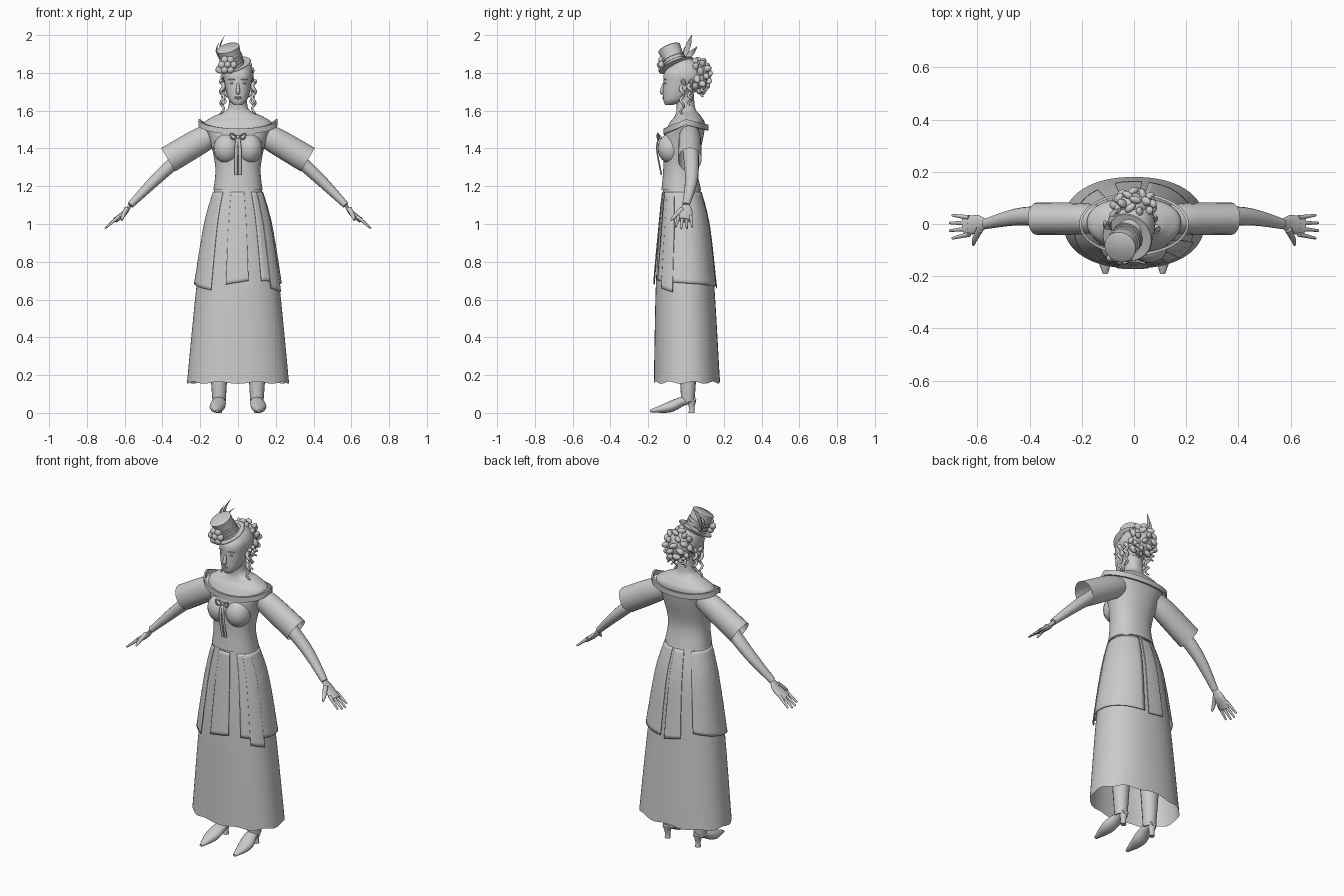
import bpy, bmesh, math, random
from mathutils import Vector, Matrix

random.seed(4)
if "Cube" in bpy.data.objects:
    bpy.data.objects.remove(bpy.data.objects["Cube"])

shade = (.6, .6, .6, 1)
grey = bpy.data.materials.new("plain_grey")
grey.use_nodes = True
grey.diffuse_color = shade
grey.node_tree.nodes["Principled BSDF"].inputs["Base Color"].default_value = shade


def finish(name, bm, paired=False):
    """Turn a bmesh into a smooth object, mirrored to the other side if paired."""
    bmesh.ops.recalc_face_normals(bm, faces=bm.faces)
    mesh = bpy.data.meshes.new(name)
    bm.to_mesh(mesh)
    bm.free()
    mesh.materials.append(grey)
    for polygon in mesh.polygons:
        polygon.use_smooth = True
    mesh.set_sharp_from_angle(angle=math.radians(40))
    part = bpy.data.objects.new(name, mesh)
    bpy.context.collection.objects.link(part)
    if paired:
        part.modifiers.new("mirror", "MIRROR").use_mirror_merge = False
    return part


def resample(rows, steps):
    """Smooth curve through rows of numbers."""
    last = len(rows) - 1
    result = []
    for i in range(last):
        before, start, end, after = (rows[max(i - 1, 0)], rows[i], rows[i + 1], rows[min(i + 2, last)])
        for j in range(steps):
            t = j / steps
            ease = t * t * (3 - 2 * t)
            lead, trail = t * (1 - t) ** 2 / 2, t * t * (t - 1) / 2
            result.append([q + (r - q) * ease + (r - p) * lead + (s - q) * trail
                           for p, q, r, s in zip(before, start, end, after)])
    return result + [rows[last]]


def circle(count):
    return [math.tau * i / count for i in range(count)]


def skin(bm, rings, cap_start=True, cap_end=True):
    loops = [[bm.verts.new(point) for point in ring] for ring in rings]
    for low, high in zip(loops, loops[1:]):
        for i in range(len(low)):
            bm.faces.new((low[i - 1], low[i], high[i], high[i - 1]))
    if cap_start:
        bm.faces.new(loops[0])
    if cap_end:
        bm.faces.new(loops[-1])


def sweep(name, path, widths, flat=1, side=(0, 1, 0), paired=False, cap_end=True, steps=5):
    """Tube along a path; flat is thickness over width."""
    rows = resample([(*point, width) for point, width in zip(path, widths)], steps)
    points = [Vector(row[:3]) for row in rows]
    rings = []
    for i, row in enumerate(rows):
        along = (points[min(i + 1, len(points) - 1)] - points[max(i - 1, 0)]).normalized()
        across = Vector(side)
        across = (across - along * across.dot(along)).normalized()
        up = along.cross(across) * flat
        rings.append([points[i] + row[3] * (across * math.cos(a) + up * math.sin(a)) for a in circle(16)])
    bm = bmesh.new()
    skin(bm, rings, cap_end=cap_end)
    return finish(name, bm, paired)


def outline(row, angle, grow=0):
    """Point on a level, slightly squared oval: height, half width, front, back."""
    height, half, front, back = row
    c, s = math.cos(angle), math.sin(angle)
    x = math.copysign(abs(c) ** .9, c) * (half + grow)
    y = math.copysign(abs(s) ** .9, s) * ((back - front) / 2 + grow)
    return Vector((x, y + (front + back) / 2, height))


def loft(name, rows, cap_start=True, wave=0):
    rings = [[outline(row, a) for a in circle(64)] for row in resample(rows, 6)]
    for point, a in zip(rings[0], circle(64)):
        point.z += wave * math.sin(a * 9)
    bm = bmesh.new()
    skin(bm, rings, cap_start)
    return finish(name, bm)


def ball(name, place, size, turn=Matrix(), paired=False):
    bm = bmesh.new()
    matrix = Matrix.Translation(place) @ turn @ Matrix.Diagonal((*size, 1))
    bmesh.ops.create_uvsphere(bm, u_segments=20, v_segments=12, radius=1, matrix=matrix)
    return finish(name, bm, paired)


# skirt, bodice, neck and head
skirt = [(.16, .27, -.17, .18), (.67, .22, -.16, .15), (1, .175, -.14, .12), (1.2, .12, -.12, .07)]
loft("skirt", skirt, cap_start=False, wave=.006)
loft("bodice_and_neck", [(1.18, .13, -.13, .08), (1.3, .12, -.12, .06), (1.45, .15, -.12, .09),
                         (1.53, .18, -.09, .1), (1.57, .13, -.06, .08), (1.61, .055, -.05, .05),
                         (1.7, .05, -.06, .04)])
loft("head", [(1.63, .02, -.11, -.07), (1.66, .05, -.12, 0), (1.74, .07, -.12, .06),
              (1.81, .07, -.11, .06), (1.87, .01, -.03, 0)])
ball("bust", (.06, -.08, 1.4), (.07, .07, .08), paired=True)

# overskirt panels hugging the skirt
skirt_rows = resample(skirt, 40)


def panel(name, start, end, hem_start, hem_end, gap):
    bm = bmesh.new()
    columns = []
    steps = 24
    for i in range(steps + 1):
        u = i / steps
        angle = math.radians(start + (end - start) * u)
        hem = hem_start + (hem_end - hem_start) * u
        column = []
        for j in range(steps + 1):
            drop = j / steps
            height = 1.17 + (hem - 1.17) * drop
            row = min(skirt_rows, key=lambda r: abs(r[0] - height))
            point = outline(row, angle, gap + drop * drop / 100)
            point.z = height
            column.append(bm.verts.new(point))
        columns.append(column)
    for left, right in zip(columns, columns[1:]):
        for j in range(steps):
            bm.faces.new((left[j], right[j], right[j + 1], left[j + 1]))
    shell = finish(name, bm).modifiers.new("thickness", "SOLIDIFY")
    shell.thickness = .004


panel("left_overskirt", -60, 78, .7, .67, .004)
panel("left_overskirt_fold", -45, -20, .66, .64, .008)
panel("right_overskirt", -235, -125, .72, .65, .004)
panel("front_overskirt", -104, -78, .68, .7, .004)
panel("back_overskirt", 84, 106, .66, .68, .004)

# off-shoulder collar band
band = []
for lift, out in ((0, 0), (0, .01), (.03, .01), (.03, 0), (0, 0)):
    ring = []
    for a in circle(48):
        c, s = math.cos(a), math.sin(a)
        dip = (.05 if s < 0 else .03) * abs(s)
        ring.append((c * (.2 + out), s * (.11 + out), 1.525 - dip + lift))
    band.append(ring)
bm = bmesh.new()
skin(bm, band, False, False)
finish("collar_band", bm)

# bow and hanging ribbons
knot = Vector((0, -.14, 1.46))
ball("bow_knot", knot, (.01, .01, .01))
sweep("bow_loops", [knot, knot + Vector((.04, -.01, .02)), knot + Vector((.03, -.01, -.01)), knot],
      [.004] * 4, paired=True)
sweep("bow_ribbons", [knot, (.01, -.155, 1.4), (.01, -.13, 1.26)], [.004] * 3, flat=2, paired=True)

# sleeves, arms and hands
sweep("sleeves", [(.12, .02, 1.48), (.2, .02, 1.44), (.37, .02, 1.34)], [.05, .06, .063],
      flat=1.15, paired=True, cap_end=False)
wrist = (.57, 0, 1.1)
sweep("arms", [(.2, .02, 1.45), (.42, .03, 1.25), wrist], [.045, .035, .02], flat=.9, paired=True)
sweep("palms", [wrist, (.6, 0, 1.06), (.65, -.01, 1.02)], [.02, .035, .035], flat=.4, paired=True)
for i, finger in enumerate(("little", "ring", "middle", "index")):
    y = .024 - .021 * i
    reach = .06 - abs(i - 1.5) / 100
    sweep(finger + "_fingers", [(.63, y, 1.04), (.65 + reach, y * 1.4, 1.02 - reach * .8)],
          [.01, .005], paired=True)
sweep("thumbs", [(.59, -.02, 1.08), (.61, -.06, 1.04), (.615, -.08, 1.02)], [.014, .01, .005],
      side=(1, 0, 0), paired=True)

# legs and heeled shoes
sweep("legs", [(.09, 0, .6), (.1, .01, .3), (.1, .01, .06)], [.06, .05, .035], paired=True)
sweep("shoes", [(.1, .05, .07), (.1, -.02, .06), (.11, -.09, .03), (.11, -.19, .01)],
      [.02, .035, .04, .01], flat=.7, side=(1, 0, 0), paired=True)
sweep("shoe_heels", [(.1, .03, .07), (.1, .03, .03), (.1, .03, 0)], [.025, .015, .016], paired=True)

# face details
ball("eyes", (.03, -.11, 1.745), (.013, .006, .005), paired=True)
ball("eyebrows", (.033, -.113, 1.765), (.02, .006, .003), Matrix.Rotation(.3, 4, "Z"), paired=True)
ball("ears", (.075, -.01, 1.725), (.01, .016, .027), paired=True)
sweep("nose", [(0, -.115, 1.75), (0, -.128, 1.7), (0, -.115, 1.69)], [.005, .011, .005], side=(1, 0, 0))
for name, height in (("upper_lip", 1.672), ("lower_lip", 1.664)):
    ball(name, (0, -.118, height), (.018, .006, .004))

# swept hair with a bun of loose curls
bun = Vector((0, .07, 1.785))
bun_size = Vector((.075, .055, .085))
ball("swept_hair", (0, 0, 1.788), (.082, .094, .09))
ball("hair_bun", bun, bun_size * .93)
curls = 34
for i in range(curls):
    height = (2 * i + 1) / curls - 1
    spread = math.sqrt(1 - height * height)
    around = i * 2.4
    direction = Vector((spread * math.cos(around), spread * math.sin(around), height))
    turn = Matrix.Rotation(random.uniform(0, 3), 4, "X") @ Matrix.Rotation(random.uniform(0, 3), 4, "Z")
    ball("hair_curl", bun + direction * bun_size, (.024, .014, .017), turn)

# ringlets beside the face and at the nape
for name, x, y, length in (("front", .083, -.02, .19), ("side", .074, .02, .14), ("nape", .05, .09, .09)):
    path = []
    for i in range(20):
        path.append((x + math.cos(i) / 120, y + math.sin(i) / 120, 1.76 - length * i / 20))
    sweep(name + "_ringlets", path, [.011 - i / 3000 for i in range(20)], paired=True, steps=2)

# tilted top hat with ribbon bands
tilt = Vector((-.3, -.42, 1)).to_track_quat("Z", "Y").to_matrix().to_4x4()
hat_place = Matrix.Translation((-.025, -.05, 1.838)) @ tilt


def lathe(name, profile):
    bm = bmesh.new()
    skin(bm, [[hat_place @ Vector((radius * math.cos(a), radius * math.sin(a), height)) for a in circle(40)]
              for radius, height in profile])
    finish(name, bm)


lathe("top_hat", [(.08, -.005), (.098, .002), (.095, .006), (.06, .003), (.056, .05), (.062, .105), (.055, .11)])
for i in range(3):
    base = .008 + .018 * i
    lathe("hat_ribbon", [(.055, base), (.062, base), (.062, base + .012), (.055, base + .014)])

# flowers and feathers on the hat
bloom = Vector((-.055, -.13, 1.843))
ball("flower_centre", bloom, (.02, .025, .02))
for a in circle(6):
    ball("flower_petal", bloom + Vector((math.cos(a), 0, math.sin(a))) * .03, (.02, .016, .02))
quill = Vector((-.085, -.02, 1.85))
for name, tip in (("tall", (-.068, .03, 2)), ("middle", (-.1, .01, 1.96)), ("short", (-.06, .06, 1.94))):
    tip = Vector(tip)
    bend = quill.lerp(tip, .6) + Vector((-.02, 0, 0))
    sweep(name + "_feather", [quill, bend, tip], [.004, .014, .001], flat=.3)
